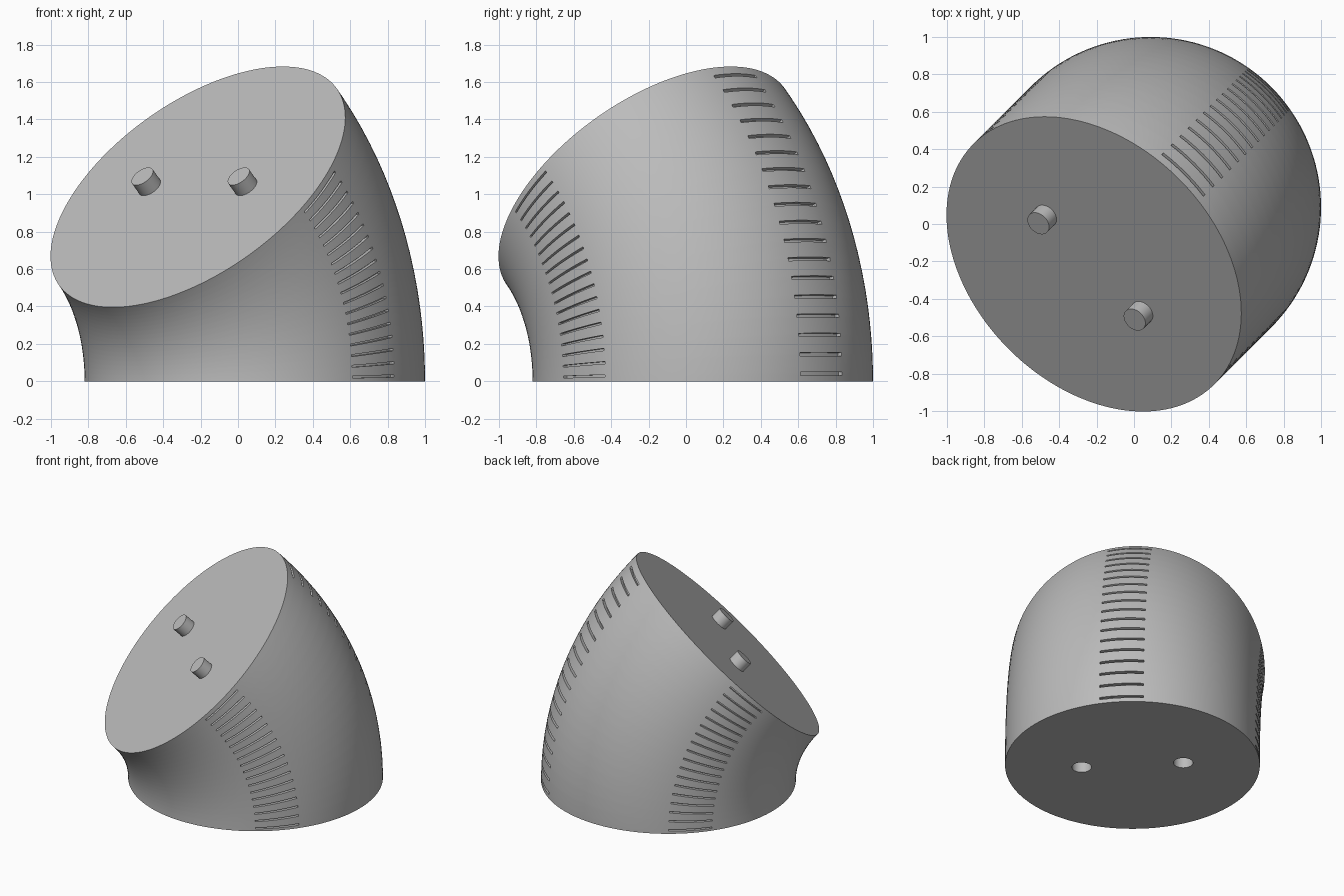
import bpy, bmesh
from math import sin, cos, atan2, radians, pi
from mathutils import Matrix, Vector

if "Cube" in bpy.data.objects:
    bpy.data.objects.remove(bpy.data.objects["Cube"])

BEND, TUBE, TURN = 1.47, 0.91, radians(45)   # bend radius, tube radius, bend angle
SIDES, SLITS = 144, 18
PIN = 0.364                                  # pin distance from the centre line
PLACE = Matrix.Translation((0.09, 0.09, 0)) @ Matrix.Rotation(radians(45), 4, 'Z')

grey = bpy.data.materials.new("grey")
grey.diffuse_color = (0.5, 0.5, 0.5, 1)
grey.use_nodes = True
grey.node_tree.nodes["Principled BSDF"].inputs["Base Color"].default_value = grey.diffuse_color


def finish(bm, name):
    bmesh.ops.recalc_face_normals(bm, faces=bm.faces)
    bm.transform(PLACE)
    me = bpy.data.meshes.new(name)
    bm.to_mesh(me)
    bm.free()
    me.materials.append(grey)
    ob = bpy.data.objects.new(name, me)
    bpy.context.collection.objects.link(ob)
    return ob


def smooth(ob):
    bpy.ops.object.select_all(action='DESELECT')
    ob.select_set(True)
    bpy.context.view_layer.objects.active = ob
    bpy.ops.object.shade_smooth_by_angle(angle=radians(30))


def cylinder(name, radius, low, high, y, matrix):
    bm = bmesh.new()
    bmesh.ops.create_cone(bm, cap_ends=True, segments=48, radius1=radius, radius2=radius,
                          depth=high - low,
                          matrix=matrix @ Matrix.Translation((0, y, (low + high) / 2)))
    return finish(bm, name)


def tube_point(theta, phi):
    rho = BEND + TUBE * cos(phi)
    return Vector((rho * cos(theta) - BEND, TUBE * sin(phi), rho * sin(theta)))


# bent tube: ring angles include both edges of every slit
thetas = [0]
for i in range(SLITS):
    mid = 1.0 + 2.5 * i
    thetas += [radians(mid - 0.22), radians(mid + 0.22)]
thetas.append(TURN)

bm = bmesh.new()
rings = [[bm.verts.new(tube_point(t, 2 * pi * k / SIDES)) for k in range(SIDES)] for t in thetas]
slit_faces = []
for i in range(len(rings) - 1):
    for k in range(SIDES):
        n = (k + 1) % SIDES
        face = bm.faces.new((rings[i][k], rings[i][n], rings[i + 1][n], rings[i + 1][k]))
        phi = (k + 0.5) * 360 / SIDES
        # slit rows on the outer side and both flanks
        if i % 2 == 1 and any(abs(phi - c) < 10 for c in (0, 90, 270, 360)):
            slit_faces.append(face)
bm.faces.new(rings[0])
bm.faces.new(rings[-1])

# sink the slits toward the tube's centre line
new = bmesh.ops.extrude_face_region(bm, geom=slit_faces)["geom"]
for v in [g for g in new if isinstance(g, bmesh.types.BMVert)]:
    t = atan2(v.co.z, v.co.x + BEND)
    core = Vector((BEND * cos(t) - BEND, 0, BEND * sin(t)))
    v.co += (core - v.co).normalized() * 0.025
left = [f for f in slit_faces if f.is_valid]
if left:
    bmesh.ops.delete(bm, geom=left, context='FACES')
body = finish(bm, "bent_body")

# sockets in the base, pins on the tilted top
top = Matrix.Translation((BEND * cos(TURN) - BEND, 0, BEND * sin(TURN))) \
    @ Matrix.Rotation(-TURN, 4, 'Y')
for side, y in (("left", PIN), ("right", -PIN)):
    cutter = cylinder(side + "_socket_cutter", 0.07, -0.1, 0.09, y, Matrix())
    cutter.hide_render = True
    cutter.hide_set(True)
    mod = body.modifiers.new(side + "_socket", 'BOOLEAN')
    mod.operation, mod.solver, mod.object = 'DIFFERENCE', 'EXACT', cutter
    smooth(cylinder(side + "_pin", 0.067, -0.02, 0.08, y, top))

# bake the sockets so the edges shade sharply
bpy.context.view_layer.update()
baked = bpy.data.meshes.new_from_object(body.evaluated_get(bpy.context.evaluated_depsgraph_get()))
body.modifiers.clear()
body.data = baked
for ob in [o for o in bpy.data.objects if "cutter" in o.name]:
    bpy.data.objects.remove(ob)
smooth(body)
